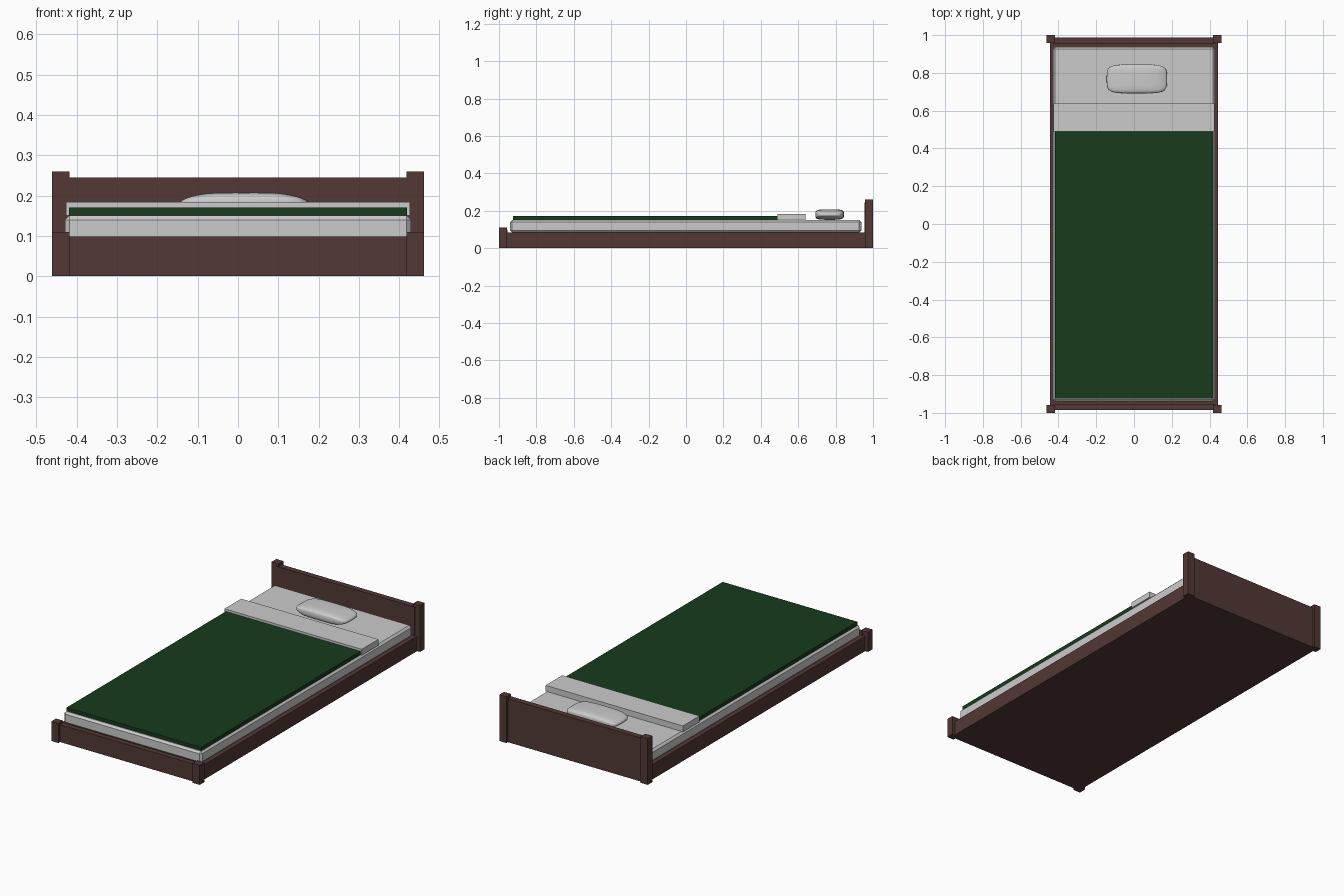
import bpy, bmesh, math

if "Cube" in bpy.data.objects:
    bpy.data.objects.remove(bpy.data.objects["Cube"])


def material(name, rgb):
    m = bpy.data.materials.new(name)
    m.diffuse_color = (*rgb, 1)
    m.use_nodes = True
    m.node_tree.nodes["Principled BSDF"].inputs["Base Color"].default_value = m.diffuse_color
    return m


WOOD = material("dark_wood", (0.085, 0.04, 0.036))
GREEN = material("green_cloth", (0.009, 0.043, 0.012))


def add_mesh(name, bm, mat=None):
    mesh = bpy.data.meshes.new(name)
    bm.to_mesh(mesh)
    bm.free()
    ob = bpy.data.objects.new(name, mesh)
    bpy.context.collection.objects.link(ob)
    if mat:
        mesh.materials.append(mat)
    return ob


def box(name, x, y, z, mat=None, bevel=0):
    """Box from (min, max) ranges, optionally chamfered."""
    bm = bmesh.new()
    bmesh.ops.create_cube(bm, size=1)
    for v in bm.verts:
        for i, (lo, hi) in enumerate((x, y, z)):
            v.co[i] = lo + (v.co[i] + 0.5) * (hi - lo)
    ob = add_mesh(name, bm, mat)
    if bevel:
        mod = ob.modifiers.new("chamfer", 'BEVEL')
        mod.width = bevel
        mod.segments = 1
    return ob


# Frame: closed base, end boards and corner posts
box("bed_base", (-0.444, 0.444), (-0.965, 0.965), (0, 0.084), WOOD)
box("headboard", (-0.43, 0.43), (0.955, 0.987), (0, 0.245), WOOD)
box("footboard", (-0.43, 0.43), (-0.985, -0.955), (0, 0.098), WOOD)
for end, sy, h in (("head", 1, 0.26), ("foot", -1, 0.11)):
    for side, sx in (("left", -1), ("right", 1)):
        box(f"{end}_post_{side}", sorted((sx * 0.418, sx * 0.462)),
            sorted((sy * 0.958, sy)), (0, h), WOOD)

# Bedding
box("mattress", (-0.429, 0.429), (-0.94, 0.937), (0.084, 0.151), bevel=0.011)
box("blanket", (-0.419, 0.419), (-0.925, 0.5), (0.150, 0.171), GREEN)
box("folded_sheet", (-0.427, 0.427), (0.49, 0.638), (0.150, 0.184))


# Pillow: rounded-box form thinning toward its two ends
def signed_pow(v, e):
    return math.copysign(abs(v) ** e, v)


bm = bmesh.new()
bmesh.ops.create_cube(bm, size=2)
bmesh.ops.subdivide_edges(bm, edges=bm.edges[:], cuts=9, use_grid_fill=True)
for v in bm.verts:
    d = v.co.normalized()
    flat = math.hypot(d.x, d.y)
    r = signed_pow(flat, 0.5)
    cx, cy = (d.x / flat, d.y / flat) if flat > 1e-6 else (0, 0)
    x = r * signed_pow(cx, 0.45)
    y = r * signed_pow(cy, 0.45)
    z = signed_pow(d.z, 0.5) * (1 - 0.55 * x ** 4)
    v.co = (0.015 + 0.16 * x, 0.768 + 0.077 * y, 0.180 + 0.028 * z)
for f in bm.faces:
    f.smooth = True
add_mesh("pillow", bm)
